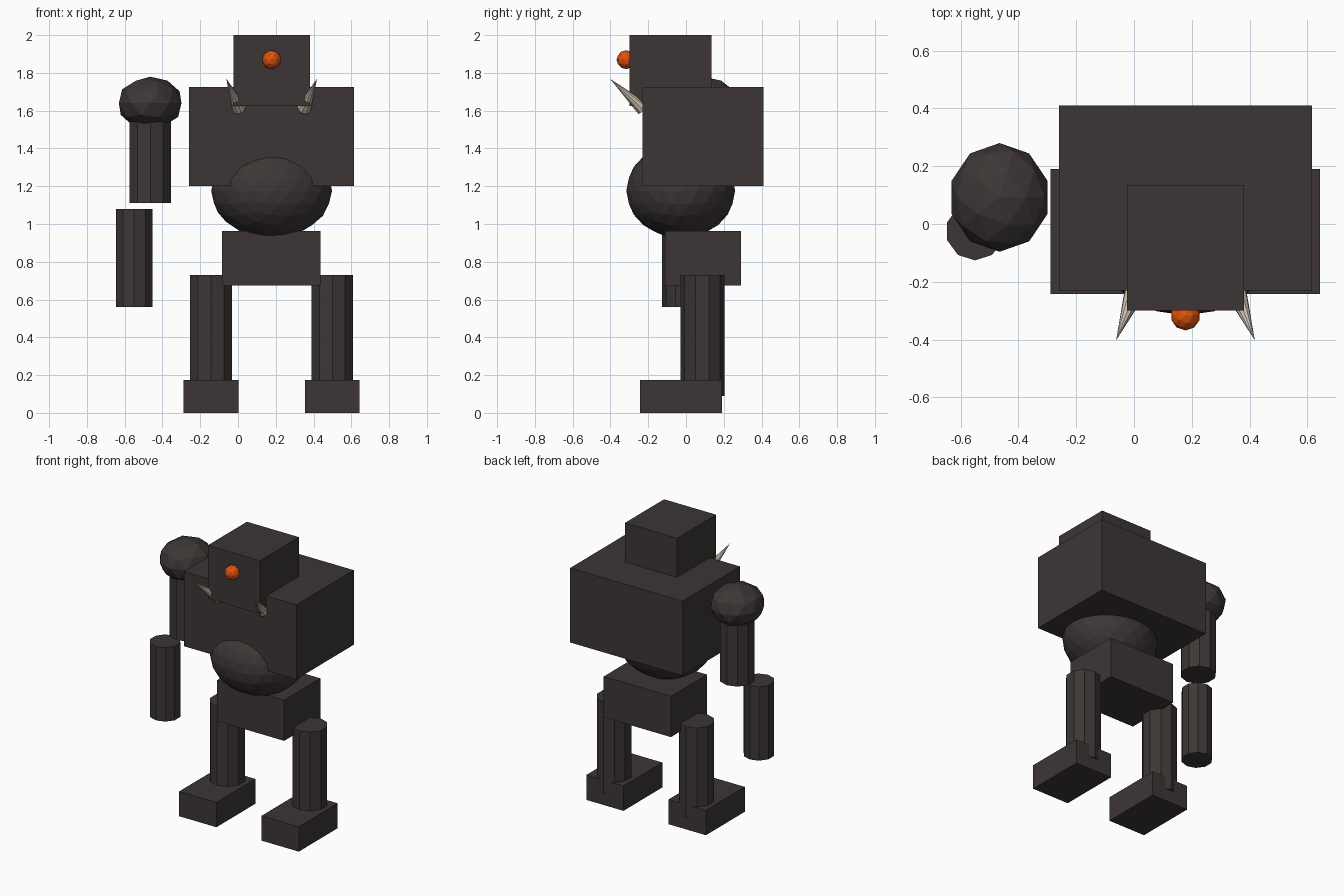
import bpy
from mathutils import Vector

cube = bpy.data.objects.get("Cube")
if cube:
    bpy.data.objects.remove(cube, do_unlink=True)

MID = 0.178  # x of the body's plane of symmetry


def material(name, rgb):
    m = bpy.data.materials.new(name)
    m.use_nodes = True
    color = (*rgb, 1)
    m.diffuse_color = color
    bsdf = next(n for n in m.node_tree.nodes if n.type == 'BSDF_PRINCIPLED')
    bsdf.inputs["Base Color"].default_value = color
    bsdf.inputs["Roughness"].default_value = 0.8
    return m


HIDE = material("dark brown grey", (0.046, 0.037, 0.036))
ORANGE = material("orange", (0.75, 0.085, 0.004))
IVORY = material("ivory", (0.6, 0.53, 0.43))


def finish(name, mat):
    ob = bpy.context.object
    ob.name = ob.data.name = name
    ob.data.materials.append(mat)
    return ob


def box(name, x, y, z, mat=HIDE):
    """Box from (min, max) pairs."""
    pairs = (x, y, z)
    bpy.ops.mesh.primitive_cube_add(size=1, location=[(a + b) / 2 for a, b in pairs])
    ob = finish(name, mat)
    size = [b - a for a, b in pairs]
    for v in ob.data.vertices:
        v.co = Vector(c * s for c, s in zip(v.co, size))
    return ob


def ball(name, centre, radii, detail, mat=HIDE):
    bpy.ops.mesh.primitive_ico_sphere_add(subdivisions=detail, radius=1, location=centre)
    ob = finish(name, mat)
    for v in ob.data.vertices:
        v.co = Vector(c * r for c, r in zip(v.co, radii))
    return ob


def limb(name, x, y, z, radius):
    bpy.ops.mesh.primitive_cylinder_add(vertices=10, radius=radius, depth=z[1] - z[0],
                                        location=(x, y, sum(z) / 2))
    return finish(name, HIDE)


def spike(name, base, tip, radius):
    base, tip = Vector(base), Vector(tip)
    axis = tip - base
    bpy.ops.mesh.primitive_cone_add(vertices=10, radius1=radius, radius2=0,
                                    depth=axis.length, location=(base + tip) / 2,
                                    rotation=axis.to_track_quat('Z', 'Y').to_euler())
    return finish(name, IVORY)


# Torso and head
box("chest", (-0.26, 0.615), (-0.23, 0.41), (1.2, 1.725))
box("head", (-0.025, 0.381), (-0.3, 0.135), (1.625, 2.0))
box("hips", (-0.085, 0.438), (-0.112, 0.29), (0.675, 0.962))
ball("belly", (MID, -0.028, 1.176), (0.32, 0.288, 0.251), 3)
ball("eye", (MID, -0.317, 1.87), (0.051, 0.051, 0.05), 2, ORANGE)

# Legs, feet and tusks on both sides
for side, s in (("right", -1), ("left", 1)):
    x = MID + s * 0.321
    limb(side + "_leg", x, 0.087, (0.09, 0.73), 0.116)
    box(side + "_foot", (x - 0.145, x + 0.145), (-0.243, 0.19), (0, 0.175))
    spike(side + "_tusk", (MID + s * 0.173, -0.229, 1.611),
          (MID + s * 0.24, -0.403, 1.77), 0.038)

# The single arm
ball("right_shoulder", (-0.465, 0.092, 1.64), (0.174, 0.188, 0.14), 2)
limb("right_upper_arm", -0.464, 0.092, (1.11, 1.63), 0.116)
limb("right_forearm", -0.55, -0.025, (0.56, 1.08), 0.101)
